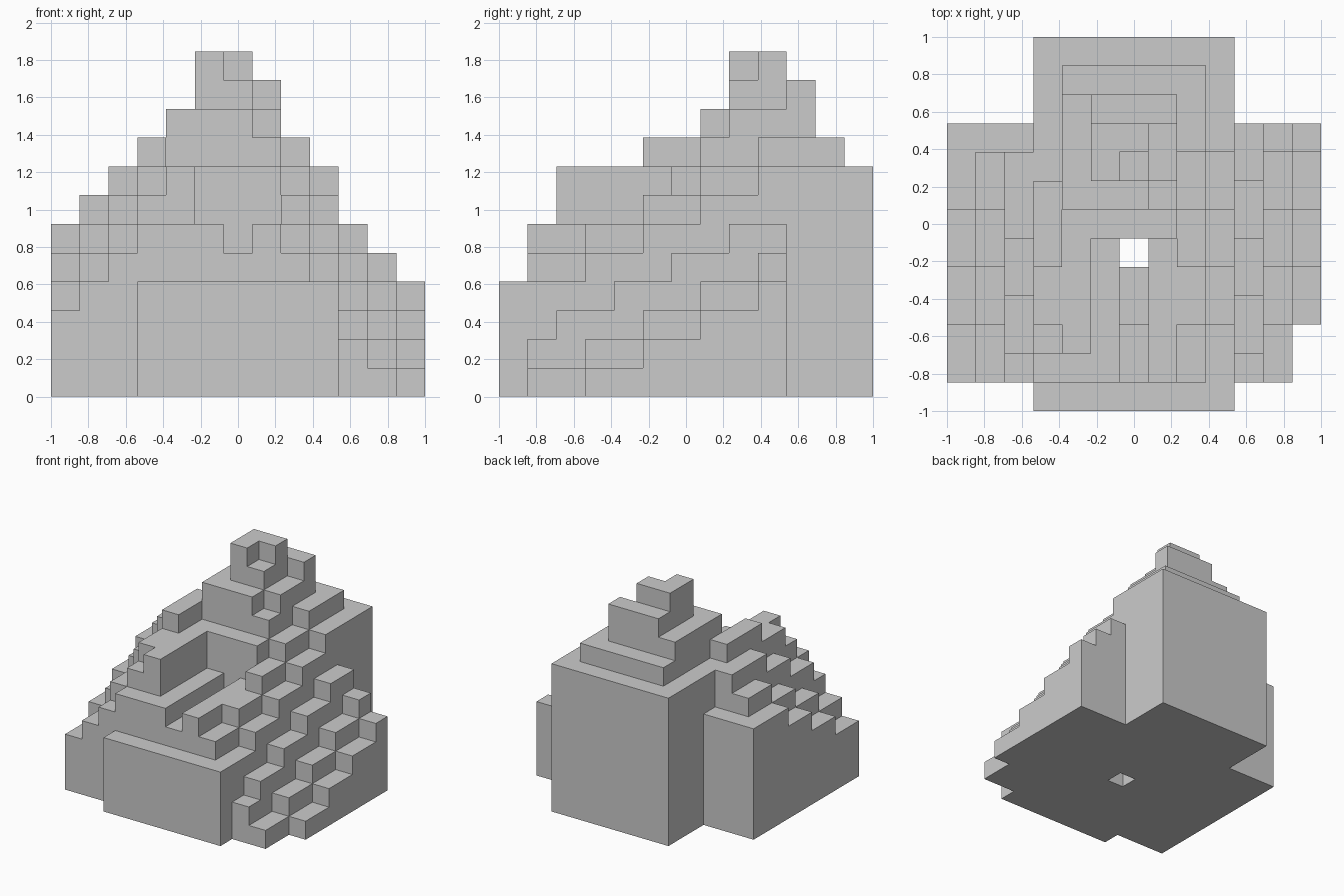
import bpy, bmesh

if "Cube" in bpy.data.objects:
    bpy.data.objects.remove(bpy.data.objects["Cube"])

N = 13                 # cells across the plan
S = 2 / N              # cell size
H = {}                 # column heights, in cells


def fill(i0, i1, j0, j1, h):
    """Set columns i0..i1, j0..j1 (inclusive) to height h."""
    for i in range(i0, i1 + 1):
        for j in range(j0, j1 + 1):
            H[i, j] = h


# Central body, low front ledge and front terrace
fill(3, 9, 0, 12, 8)
fill(3, 9, 0, 0, 4)
fill(3, 7, 1, 1, 6)

# Side stairs climbing to the back, two cells per step
for j in range(1, 10):
    full, half = (j - 1) // 2, j // 2
    H[12, j] = full
    H[11, j] = 1 + full
    H[10, j] = 2 + half
    H[9, j] = 4 + full
    H[8, j] = 5 + full
    H[0, j] = min(3 + full, 6)
    H[1, j] = 4 + full
    H[2, j] = min(5 + half, 8)
fill(0, 2, 9, 9, 6)

# Left shoulder
fill(3, 3, 2, 2, 7)
fill(3, 3, 5, 7, 9)

# Sunken court with its channel and shaft
fill(5, 7, 2, 5, 6)
fill(6, 6, 1, 2, 5)
fill(6, 6, 3, 4, 3)
fill(6, 6, 5, 5, 0)

# Summit tiers
fill(4, 8, 9, 11, 9)
fill(4, 7, 7, 10, 10)
fill(7, 7, 7, 7, 9)
fill(5, 7, 10, 10, 11)
fill(5, 6, 8, 9, 12)
fill(6, 6, 8, 8, 11)


def build(name):
    bm = bmesh.new()

    def quad(*pts):
        bm.faces.new([bm.verts.new((x * S - 1, y * S - 1, z * S))
                      for x, y, z in pts])

    for (i, j), h in H.items():
        if h == 0:
            continue
        a, b = i + 1, j + 1
        # top and underside
        quad((i, j, h), (a, j, h), (a, b, h), (i, b, h))
        quad((i, j, 0), (i, b, 0), (a, b, 0), (a, j, 0))
        # exposed walls, wound to face outwards
        sides = (((0, -1), (i, j), (a, j)), ((1, 0), (a, j), (a, b)),
                 ((0, 1), (a, b), (i, b)), ((-1, 0), (i, b), (i, j)))
        for (dx, dy), p, q in sides:
            for k in range(H.get((i + dx, j + dy), 0), h):
                quad((*p, k), (*q, k), (*q, k + 1), (*p, k + 1))

    bmesh.ops.remove_doubles(bm, verts=bm.verts, dist=1e-4)
    # merge flat areas into clean faces
    bmesh.ops.dissolve_limit(bm, angle_limit=0.01, verts=bm.verts,
                             edges=bm.edges)
    mesh = bpy.data.meshes.new(name)
    bm.to_mesh(mesh)
    bm.free()
    obj = bpy.data.objects.new(name, mesh)
    bpy.context.collection.objects.link(obj)


build("stepped_mound")
